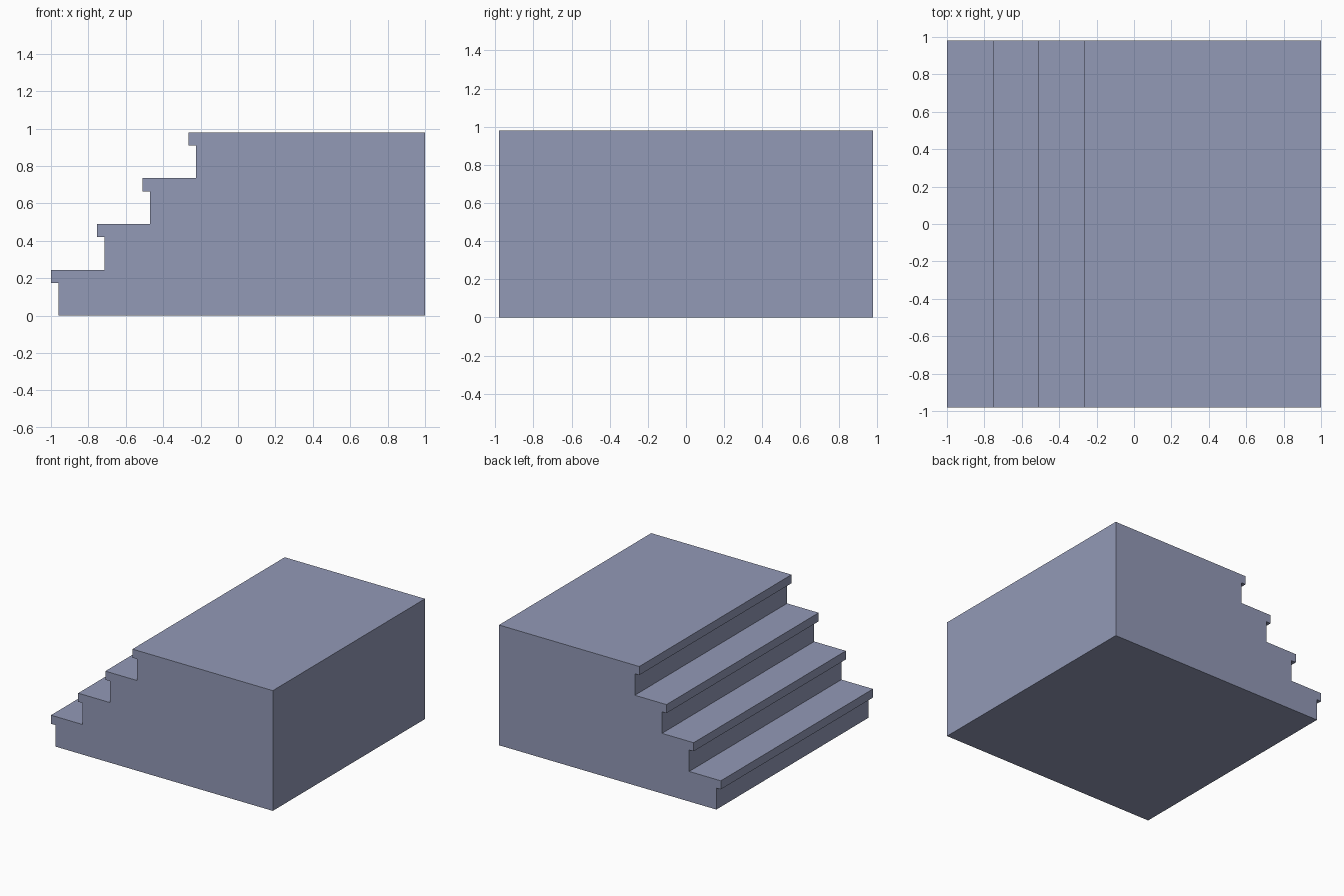
import bpy
import bmesh
from mathutils import Vector

if "Cube" in bpy.data.objects:
    bpy.data.objects.remove(bpy.data.objects["Cube"])

STEPS = 4
STEP = 0.245      # rise and run of each step
NOSE = 0.04       # tread overhang
THICK = 0.07      # tread lip thickness
HALF_DEPTH = 0.98

# Side profile: riser, overhanging lip and tread for each step, then the back
profile = []
for i in range(STEPS):
    nose_x = -1.0 + i * STEP
    riser_x = nose_x + NOSE
    base, top = i * STEP, (i + 1) * STEP
    profile += [(riser_x, base), (riser_x, top - THICK),
                (nose_x, top - THICK), (nose_x, top)]
profile += [(1.0, STEPS * STEP), (1.0, 0.0)]

# Solid stair block: profile extruded across the depth
bm = bmesh.new()
face = bm.faces.new([bm.verts.new((x, -HALF_DEPTH, z)) for x, z in profile])
result = bmesh.ops.extrude_face_region(bm, geom=[face], use_keep_orig=True)
moved = [g for g in result["geom"] if isinstance(g, bmesh.types.BMVert)]
bmesh.ops.translate(bm, verts=moved, vec=Vector((0, 2 * HALF_DEPTH, 0)))
bmesh.ops.recalc_face_normals(bm, faces=bm.faces)
mesh = bpy.data.meshes.new("stair_block")
bm.to_mesh(mesh)
bm.free()

stairs = bpy.data.objects.new("stair_block", mesh)
bpy.context.collection.objects.link(stairs)

# Blue-grey stone
stone = bpy.data.materials.new("blue grey")
stone.diffuse_color = (0.29, 0.32, 0.47, 1.0)
stone.use_nodes = True
stone.node_tree.nodes["Principled BSDF"].inputs["Base Color"].default_value = stone.diffuse_color
mesh.materials.append(stone)
